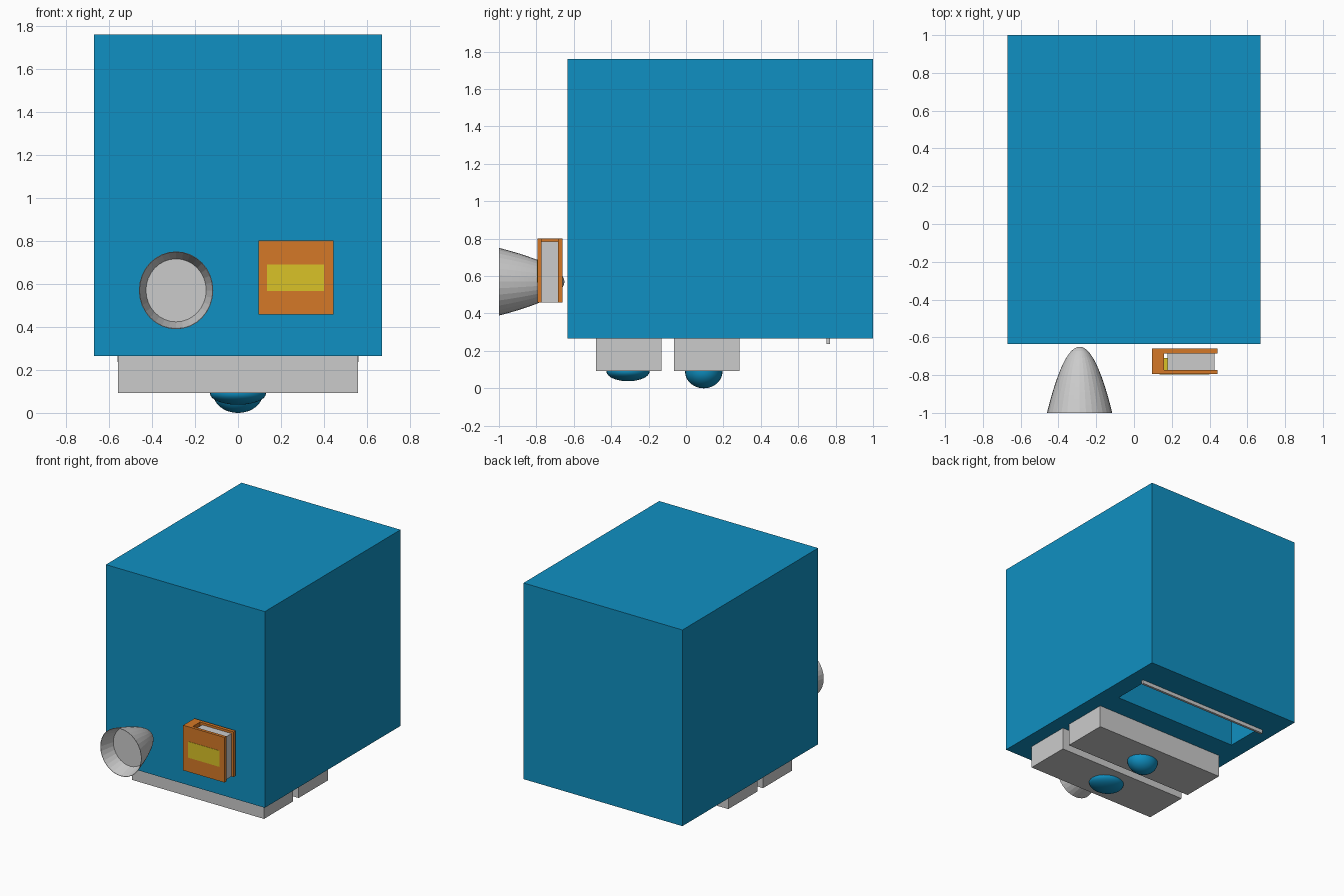
import bpy, bmesh, math
from mathutils import Matrix, Vector

if "Cube" in bpy.data.objects:
    bpy.data.objects.remove(bpy.data.objects["Cube"])


def material(name, rgb):
    m = bpy.data.materials.new(name)
    m.diffuse_color = (*rgb, 1)
    m.use_nodes = True
    m.node_tree.nodes["Principled BSDF"].inputs["Base Color"].default_value = m.diffuse_color
    return m


BLUE = material("blue", (0.005, 0.28, 0.54))
ORANGE = material("orange", (0.66, 0.19, 0.02))
YELLOW = material("yellow", (0.70, 0.54, 0.02))


def finish(name, bm, mat=None):
    bmesh.ops.recalc_face_normals(bm, faces=bm.faces)
    me = bpy.data.meshes.new(name)
    bm.to_mesh(me)
    bm.free()
    ob = bpy.data.objects.new(name, me)
    bpy.context.collection.objects.link(ob)
    if mat:
        me.materials.append(mat)
    return ob


def box(name, x, y, z, mat=None):
    lo, hi = Vector((x[0], y[0], z[0])), Vector((x[1], y[1], z[1]))
    bm = bmesh.new()
    bmesh.ops.create_cube(bm, size=1, matrix=Matrix.Translation((lo + hi) / 2)
                          @ Matrix.Diagonal((*(hi - lo), 1)))
    return finish(name, bm, mat)


def lathe(name, profile, matrix, mat=None, sides=32, angle=30):
    # Revolve (radius, height) points about z, then place with the matrix
    bm = bmesh.new()
    vs = [bm.verts.new((r, 0, h)) for r, h in profile]
    es = [bm.edges.new(p) for p in zip(vs, vs[1:])]
    bmesh.ops.spin(bm, geom=vs + es, cent=(0, 0, 0), axis=(0, 0, 1),
                   angle=2 * math.pi, steps=sides, use_duplicate=False)
    bmesh.ops.remove_doubles(bm, verts=bm.verts, dist=1e-5)
    bm.transform(matrix)
    ob = finish(name, bm, mat)
    bpy.ops.object.select_all(action='DESELECT')
    bpy.context.view_layer.objects.active = ob
    ob.select_set(True)
    bpy.ops.object.shade_smooth_by_angle(angle=math.radians(angle))
    return ob


# Main cabinet with a deep slot cut into its underside
cabinet = box("cabinet", (-.67, .67), (-.634, 1), (.265, 1.76), BLUE)
cutter = box("slot_cutter", (-.53, .53), (.46, .75), (.1, .8), BLUE)
cutter.hide_render = True
cutter.hide_viewport = False
cutter.display_type = 'WIRE'
mod = cabinet.modifiers.new("slot", 'BOOLEAN')
mod.object, mod.operation, mod.solver = cutter, 'DIFFERENCE', 'EXACT'
bpy.ops.object.select_all(action='DESELECT')
bpy.context.view_layer.objects.active = cabinet
cabinet.select_set(True)
bpy.ops.object.modifier_apply(modifier=mod.name)
bpy.data.objects.remove(cutter)

# Lip bar behind the slot
box("slot_lip", (-.56, .56), (.752, .77), (.237, .266))

# Two underside housings, each with a domed lens: y range, lens radii and depth
for label, y, cy, rx, ry, depth in (
        ("front", (-.482, -.132), -.31, .13, .115, .052),
        ("rear", (-.065, .286), .095, .115, .10, .09)):
    box(label + "_housing", (-.557, .557), y, (.092, .265))
    arc = [(math.cos(a), -math.sin(a)) for a in
           (i * math.pi / 20 for i in range(10))] + [(0, -1)]
    lathe(label + "_lens", [(0, .1)] + [(1, .1)] + arc,
          Matrix.Translation((0, cy, .09)) @ Matrix.Diagonal((rx, ry, depth, 1)), BLUE)

# Parabolic lamp with a recessed lens disc
bowl = [(math.sqrt(t) , .65 + .35 * t) for t in ((i / 12) ** 2 for i in range(13))]
lathe("lamp", bowl + [(.985, 1), (.81, .89), (0, .89)],
      Matrix.Translation((-.288, 0, .57)) @ Matrix.Diagonal((.173, 1, .181, 1))
      @ Matrix.Rotation(math.pi / 2, 4, 'X'), sides=32, angle=9)

# C-shaped holder: spine and two plates
bm = bmesh.new()
outline = [(.095, -.795), (.443, -.795), (.443, -.772), (.16, -.772),
           (.16, -.685), (.443, -.685), (.443, -.66), (.095, -.66)]
face = bm.faces.new([bm.verts.new((x, y, .458)) for x, y in outline])
ext = bmesh.ops.extrude_face_region(bm, geom=[face], use_keep_orig=True)
bmesh.ops.translate(bm, vec=(0, 0, .344),
                    verts=[v for v in ext["geom"] if isinstance(v, bmesh.types.BMVert)])
finish("holder", bm, ORANGE)

# Grey cartridge inside the holder and the yellow window through its front
box("cartridge", (.178, .425), (-.772, -.685), (.458, .785))
box("window", (.136, .40), (-.797, -.71), (.567, .69), YELLOW)
